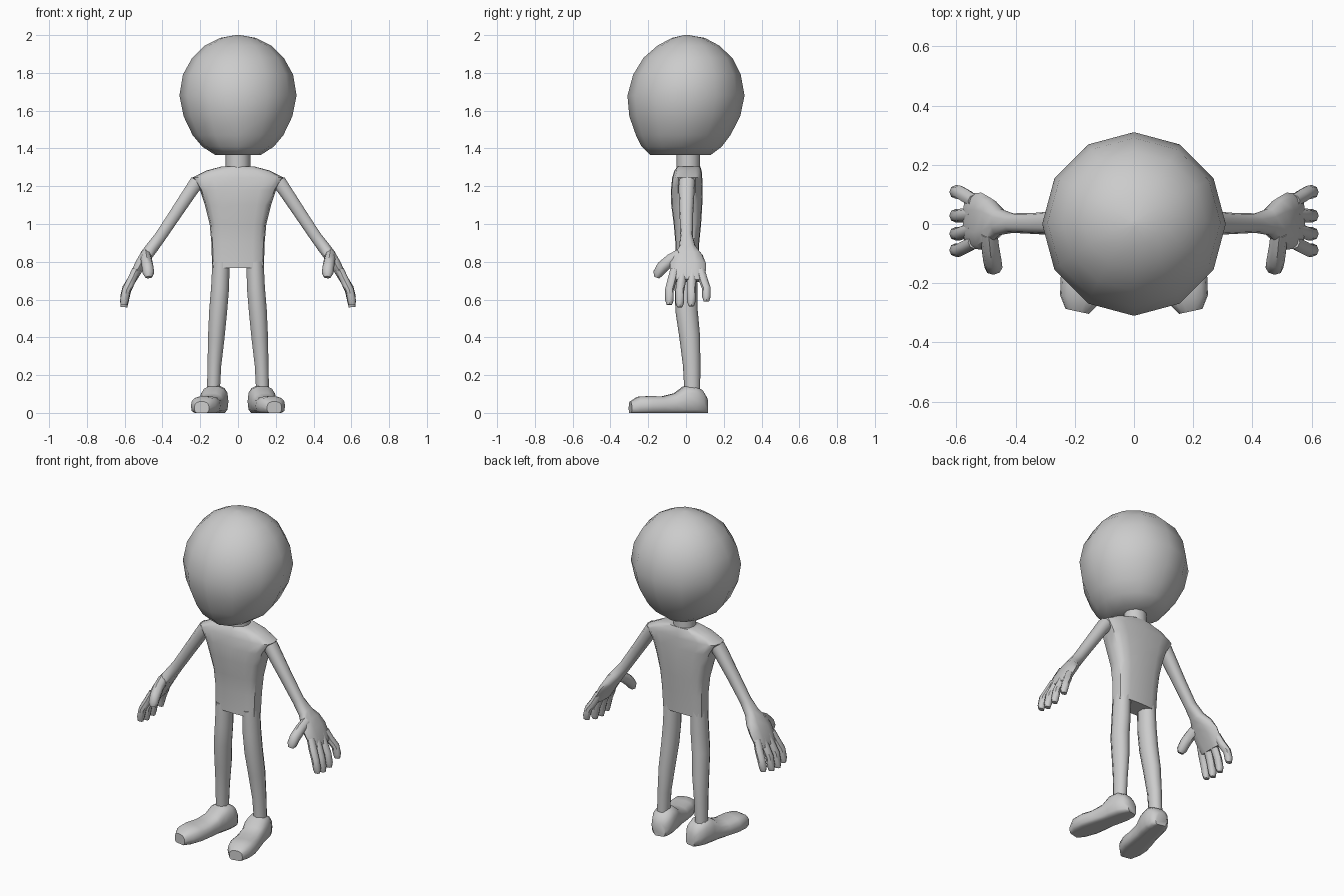
import bpy, bmesh, math
from mathutils import Vector

if "Cube" in bpy.data.objects:
    bpy.data.objects.remove(bpy.data.objects["Cube"])

grey = bpy.data.materials.new("plain grey")
grey.diffuse_color = (0.6, 0.6, 0.6, 1)
grey.use_nodes = True
grey.node_tree.nodes["Principled BSDF"].inputs["Base Color"].default_value = grey.diffuse_color


def spow(a, p):
    return math.copysign(abs(a) ** p, a)


def loft(name, rings, n=12, power=1.0, mirror=False, angle=45):
    """Skin rings of (centre, u axis, v axis); power < 1 gives boxier sections."""
    bm = bmesh.new()
    loops = []
    for c, u, v in rings:
        loop = []
        for i in range(n):
            a = 2 * math.pi * i / n
            loop.append(bm.verts.new(Vector(c) + Vector(u) * spow(math.cos(a), power)
                                     + Vector(v) * spow(math.sin(a), power)))
        loops.append(loop)
    for a, b in zip(loops, loops[1:]):
        for i in range(n):
            j = (i + 1) % n
            bm.faces.new((a[i], a[j], b[j], b[i]))
    bm.faces.new(loops[0][::-1])
    bm.faces.new(loops[-1])
    bmesh.ops.recalc_face_normals(bm, faces=bm.faces)
    me = bpy.data.meshes.new(name)
    bm.to_mesh(me)
    bm.free()
    me.materials.append(grey)
    ob = bpy.data.objects.new(name, me)
    bpy.context.collection.objects.link(ob)
    bpy.context.view_layer.objects.active = ob
    ob.select_set(True)
    bpy.ops.object.shade_smooth_by_angle(angle=math.radians(angle))
    ob.select_set(False)
    if mirror:
        ob.modifiers.new("mirror", 'MIRROR')
    return ob


def stack(levels):
    """Horizontal rings from (z, half width, front y, back y)."""
    return [((0, (f + b) / 2, z), (w, 0, 0), (0, (b - f) / 2, 0)) for z, w, f, b in levels]


def tube(name, path, side=(0, 1, 0), n=8, power=1.0):
    """Mirrored limb along (x, y, z, radius along side, thickness radius)."""
    pts = [Vector(p[:3]) for p in path]
    rings = []
    for i, p in enumerate(path):
        t = (pts[min(i + 1, len(pts) - 1)] - pts[max(i - 1, 0)]).normalized()
        u = Vector(side)
        u = (u - t * u.dot(t)).normalized()
        rings.append((pts[i], u * p[3], t.cross(u) * p[4]))
    return loft(name, rings, n, power, True)


# Head: large ball, flattened underneath
loft("head", stack([
    (1.365, .12, -.19, .13), (1.41, .19, -.235, .19), (1.47, .24, -.265, .235),
    (1.57, .288, -.30, .287), (1.68, .31, -.31, .31), (1.79, .292, -.28, .29),
    (1.88, .242, -.225, .245), (1.945, .175, -.15, .175), (1.985, .095, -.075, .1),
    (2.0, .012, -.01, .014)]), n=12, angle=60)

# Neck
loft("neck", stack([(1.27, .065, -.05, .075), (1.4, .065, -.05, .075)]), n=12)

# Torso: wide shoulders tapering to the hips
loft("torso", stack([
    (.768, .137, -.058, .062), (.9, .141, -.056, .07), (1.0, .15, -.065, .08),
    (1.1, .175, -.078, .086), (1.18, .202, -.08, .088), (1.245, .244, -.073, .086),
    (1.282, .17, -.062, .083), (1.305, .085, -.045, .075)]), n=16, power=.6, angle=40)

# Legs
tube("leg", [(.09, 0, .80, .058, .048), (.095, 0, .66, .06, .05), (.105, .003, .54, .059, .05),
             (.115, .02, .4, .055, .046), (.125, .03, .25, .046, .038),
             (.13, .033, .12, .042, .036)], n=10)

# Shoes: sections from heel to toe, turned outward, flat sole
shoe = []
heel, toe = Vector((.105, .11, 0)), Vector((.192, -.295, 0))
across = Vector((.975, .21, 0))
for t, w, h in [(0, .035, .08), (.06, .058, .12), (.16, .07, .145), (.3, .071, .142),
                (.42, .068, .105), (.58, .074, .088), (.75, .079, .09),
                (.9, .068, .086), (1, .04, .06)]:
    shoe.append((heel.lerp(toe, t) + Vector((0, 0, h * .42)), across * w, (0, 0, h * .58)))
foot = loft("shoe", shoe, n=14, power=.75, mirror=True, angle=50)
for v in foot.data.vertices:
    v.co.z = max(v.co.z, 0)

# Arm flowing into a flat, broad palm
tube("arm_and_palm", [
    (.215, .005, 1.225, .043, .04), (.25, .003, 1.175, .042, .037),
    (.33, .002, 1.055, .036, .034), (.41, .003, .935, .033, .032),
    (.455, .007, .875, .045, .034), (.485, .01, .835, .078, .034),
    (.515, .01, .79, .096, .03), (.545, .01, .735, .094, .026),
    (.56, .01, .70, .086, .02)], n=10, power=.8)

# Four fingers, curving down
for i, (y0, y1, dz) in enumerate([(-.062, -.088, .012), (-.015, -.033, 0),
                                  (.033, .028, .005), (.078, .108, .03)]):
    tube("finger_%d" % (i + 1), [
        (.54, y0, .755, .022, .022), (.565, (y0 + y1) / 2, .70, .024, .023),
        (.59, y1, .645 + dz / 2, .023, .023), (.602, y1, .585 + dz, .023, .022),
        (.604, y1, .56 + dz, .014, .018)])

# Thumb pointing forward and down
tube("thumb", [(.49, -.03, .835, .028, .034), (.485, -.08, .81, .03, .032),
               (.478, -.125, .772, .031, .032), (.474, -.148, .738, .03, .027),
               (.472, -.156, .718, .018, .015)], side=(1, 0, 0))
